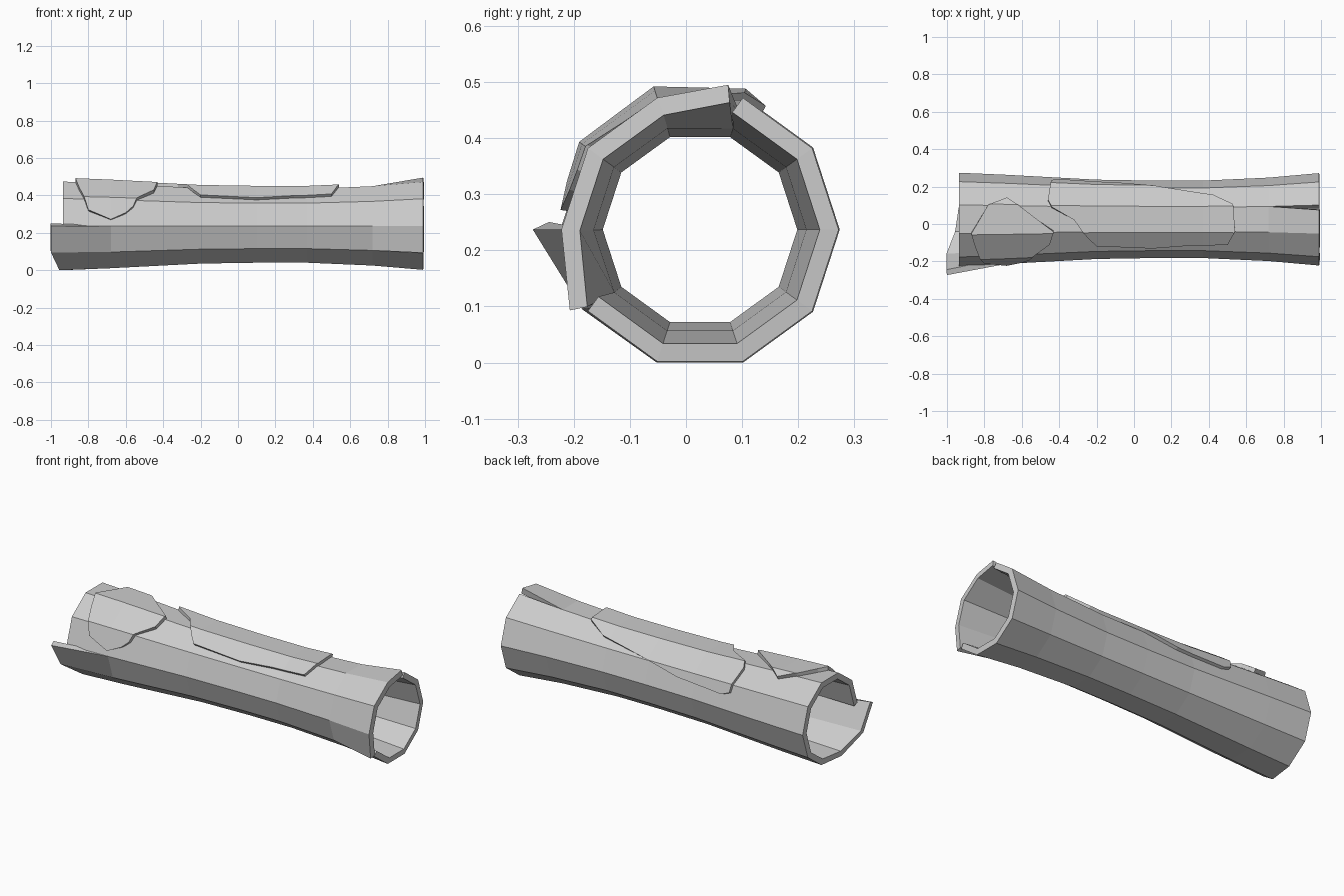
import bpy, bmesh
from math import cos, sin, pi, radians

if "Cube" in bpy.data.objects:
    bpy.data.objects.remove(bpy.data.objects["Cube"], do_unlink=True)

CY, CZ, SIDES = 0.025, 0.237, 10
STEP = 2 * pi / SIDES
# Ring stations and radii along the log
XS = [-0.935, -0.68, -0.2, 0.1, 0.37, 0.72, 0.99]
RS = [0.249, 0.238, 0.212, 0.207, 0.207, 0.223, 0.247]

grey = bpy.data.materials.new("bark_grey")
grey.use_nodes = True
colour = (0.6, 0.6, 0.6, 1)
grey.diffuse_color = colour
grey.node_tree.nodes["Principled BSDF"].inputs["Base Color"].default_value = colour


def radius(x):
    for i in range(len(XS) - 1):
        if x <= XS[i + 1] or i == len(XS) - 2:
            f = (x - XS[i]) / (XS[i + 1] - XS[i])
            return RS[i] + f * (RS[i + 1] - RS[i])


def on_log(x, angle, lift=0.0):
    """Point on the ten-sided log wall, raised by lift."""
    off = angle % STEP - STEP / 2
    r = (radius(x) + lift) * cos(STEP / 2) / cos(off)
    return (x, CY + r * cos(angle), CZ + r * sin(angle))


def finish(bm, name):
    mesh = bpy.data.meshes.new(name)
    bm.to_mesh(mesh)
    bm.free()
    mesh.materials.append(grey)
    obj = bpy.data.objects.new(name, mesh)
    bpy.context.collection.objects.link(obj)
    return obj


# Hollow log: split and splayed corners keyed by (panel, corner, station)
last = len(XS) - 1
SPLAY = {
    (2, 2, last): (0.99, 0.075, 0.495),
    (5, 6, last): (0.99, -0.207, 0.093),
    (5, 5, 0): (-1.0, -0.273, 0.237),
    (5, 6, 0): (-1.0, -0.185, 0.095),
    (6, 6, 0): (-1.0, -0.185, 0.095),
    (6, 7, 0): (-0.955, -0.052, 0.0),
    (7, 7, 0): (-0.955, -0.052, 0.0),
}


def corner(panel, k, i):
    return SPLAY.get((panel, k, i)) or on_log(XS[i], (k % SIDES) * STEP + 1e-9)


bm = bmesh.new()
for p in range(SIDES):
    for i in range(last):
        spots = [(p + 1, i), (p + 1, i + 1), (p, i + 1), (p, i)]
        bm.faces.new([bm.verts.new(corner(p, k, s)) for k, s in spots])
bmesh.ops.remove_doubles(bm, verts=bm.verts, dist=0.0005)
log = finish(bm, "hollow_log")
wall = log.modifiers.new("wall", "SOLIDIFY")
wall.thickness = 0.032
wall.offset = -1
wall.use_even_offset = True


# Raised bark patches, outlined by station and angle, folded over the log
def bark_patch(name, outline, lift):
    bm = bmesh.new()
    bm.faces.new([bm.verts.new((x, radians(a), 0)) for x, a in outline])
    cuts = [((0, k * STEP, 0), (0, 1, 0)) for k in range(SIDES)]
    cuts += [((x, 0, 0), (1, 0, 0)) for x in XS]
    for co, no in cuts:
        bmesh.ops.bisect_plane(bm, geom=bm.verts[:] + bm.edges[:] + bm.faces[:],
                               plane_co=co, plane_no=no)
    ext = bmesh.ops.extrude_face_region(bm, geom=bm.faces[:], use_keep_orig=True)
    for v in ext["geom"]:
        if isinstance(v, bmesh.types.BMVert):
            v.co.z = 1
    for v in bm.verts:
        v.co = on_log(v.co.x, v.co.y, lift if v.co.z > 0.5 else -0.004)
    bmesh.ops.recalc_face_normals(bm, faces=bm.faces)
    return finish(bm, name)


bark_patch("long_bark_patch", [
    (-0.46, 63), (-0.44, 25), (-0.39, 20), (-0.1, 25), (0.14, 38), (0.42, 52),
    (0.53, 69), (0.54, 106), (0.5, 129), (0.3, 131), (0.1, 136), (-0.2, 131),
    (-0.24, 119), (-0.32, 91), (-0.44, 74)], 0.018)
bark_patch("round_bark_patch", [
    (-0.87, 107), (-0.84, 96), (-0.78, 73), (-0.68, 62), (-0.58, 79),
    (-0.43, 106), (-0.45, 125), (-0.54, 143), (-0.56, 154), (-0.6, 163),
    (-0.68, 172), (-0.8, 160), (-0.85, 125)], 0.022)
